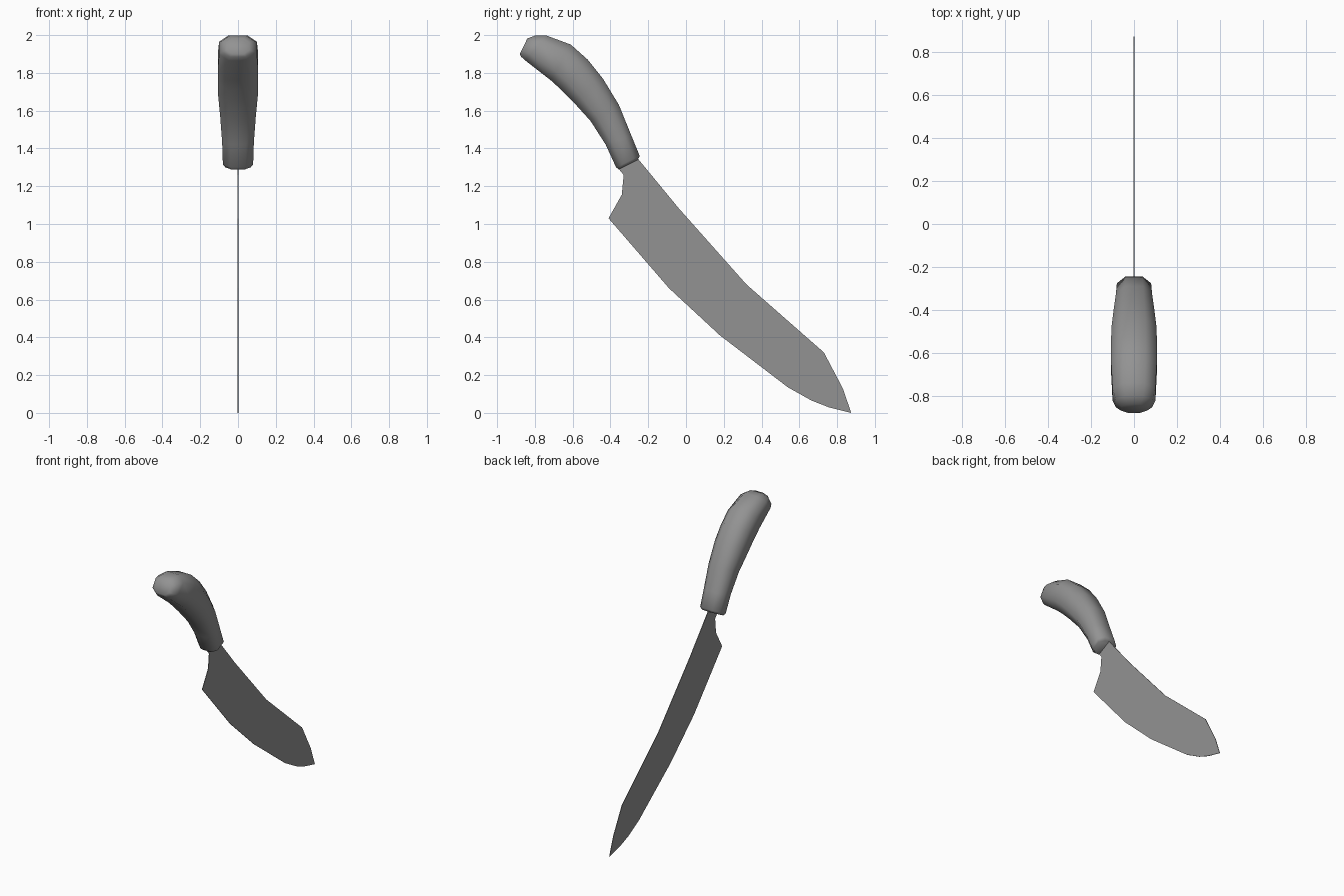
import bpy, bmesh
from math import radians
from mathutils import Vector

cube = bpy.data.objects.get("Cube")
if cube:
    bpy.data.objects.remove(cube, do_unlink=True)


def make_material(name, colour):
    mat = bpy.data.materials.new(name)
    mat.use_nodes = True
    mat.diffuse_color = colour
    mat.node_tree.nodes["Principled BSDF"].inputs["Base Color"].default_value = colour
    return mat


def finish(name, bm, mat):
    bmesh.ops.recalc_face_normals(bm, faces=bm.faces)
    mesh = bpy.data.meshes.new(name)
    bm.to_mesh(mesh)
    bm.free()
    mesh.materials.append(mat)
    obj = bpy.data.objects.new(name, mesh)
    bpy.context.collection.objects.link(obj)
    return obj


grey = make_material("mid grey", (0.29, 0.29, 0.29, 1))

# Blade: side outline (y, z) given a hair of thickness
outline = [(-0.27, 1.37), (-0.25, 1.34), (-0.04, 1.085), (0.32, 0.68), (0.73, 0.32),
           (0.83, 0.13), (0.875, 0.0), (0.755, 0.03), (0.665, 0.065), (0.54, 0.135),
           (0.18, 0.41), (-0.09, 0.66), (-0.41, 1.03), (-0.34, 1.155),
           (-0.33, 1.26), (-0.355, 1.29), (-0.33, 1.36)]
thickness = 0.004
bm = bmesh.new()
face = bm.faces.new([bm.verts.new((-thickness / 2, y, z)) for y, z in outline])
side = bmesh.ops.extrude_face_region(bm, geom=[face])["geom"]
bmesh.ops.translate(bm, vec=(thickness, 0, 0),
                    verts=[v for v in side if isinstance(v, bmesh.types.BMVert)])
finish("blade", bm, grey)

# Handle: octagonal sections (belly point, back point, half width), butt to collar
sections = [((-0.88, 1.90), (-0.84, 1.982), 0.06),
            ((-0.872, 1.885), (-0.80, 1.997), 0.085),
            ((-0.85, 1.865), (-0.74, 1.998), 0.10),
            ((-0.715, 1.76), (-0.61, 1.95), 0.107),
            ((-0.66, 1.71), (-0.52, 1.87), 0.107),
            ((-0.60, 1.65), (-0.44, 1.77), 0.105),
            ((-0.505, 1.545), (-0.355, 1.63), 0.094),
            ((-0.425, 1.42), (-0.29, 1.47), 0.084),
            ((-0.37, 1.30), (-0.245, 1.36), 0.08),
            ((-0.355, 1.288), (-0.257, 1.338), 0.068)]
octagon = [(0.5, 1), (1, 0.5), (1, -0.5), (0.5, -1),
           (-0.5, -1), (-1, -0.5), (-1, 0.5), (-0.5, 1)]
bm = bmesh.new()
rings = []
for belly, back, width in sections:
    low, high = Vector((0, *belly)), Vector((0, *back))
    centre, half = (low + high) / 2, (high - low) / 2
    rings.append([bm.verts.new(centre + half * v + Vector((width * u, 0, 0)))
                  for u, v in octagon])
for a, b in zip(rings, rings[1:]):
    for i in range(len(octagon)):
        j = (i + 1) % len(octagon)
        bm.faces.new((a[i], a[j], b[j], b[i]))
bm.faces.new(rings[0])
bm.faces.new(rings[-1])
handle = finish("handle", bm, grey)
handle.data.shade_smooth()
handle.data.set_sharp_from_angle(angle=radians(60))
